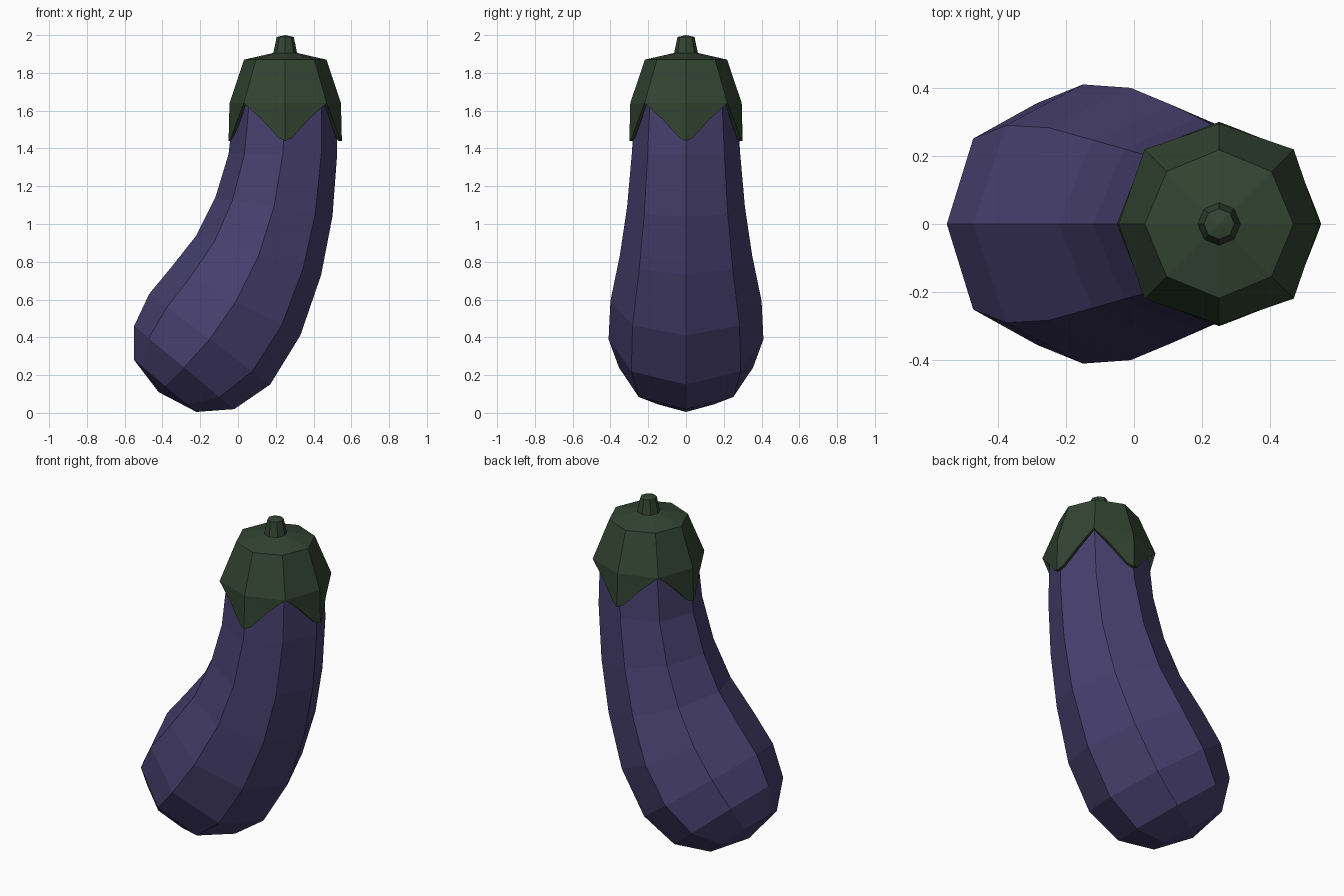
import bpy, bmesh, math
from mathutils import Vector

if "Cube" in bpy.data.objects:
    bpy.data.objects.remove(bpy.data.objects["Cube"])

N = 8


def material(name, color):
    m = bpy.data.materials.new(name)
    m.diffuse_color = (*color, 1)
    m.use_nodes = True
    m.node_tree.nodes["Principled BSDF"].inputs["Base Color"].default_value = m.diffuse_color
    return m


def ring(left, right, width):
    """Octagon whose x corners are left and right (x, z), with y half width."""
    a, b = Vector((left[0], 0, left[1])), Vector((right[0], 0, right[1]))
    c, u = (a + b) / 2, (b - a) / 2
    return [c + u * math.cos(k * math.tau / N)
            + Vector((0, width * math.sin(k * math.tau / N), 0)) for k in range(N)]


def level(cx, r, z):
    return ring((cx - r, z), (cx + r, z), r)


def loft(bm, rings, top=None, bottom=None):
    """Skin rings listed from top to bottom, with optional end poles."""
    vs = [[bm.verts.new(p) for p in r] for r in rings]
    for a, b in zip(vs, vs[1:]):
        for i in range(N):
            j = (i + 1) % N
            bm.faces.new((a[i], b[i], b[j], a[j]))
    for r, pole in ((vs[0], top), (vs[-1], bottom)):
        if pole:
            p = bm.verts.new(pole)
            for i in range(N):
                bm.faces.new((p, r[i], r[(i + 1) % N]))
    return vs


def finish(bm, name, mat):
    bmesh.ops.recalc_face_normals(bm, faces=bm.faces)
    me = bpy.data.meshes.new(name)
    bm.to_mesh(me)
    bm.free()
    me.materials.append(mat)
    ob = bpy.data.objects.new(name, me)
    bpy.context.collection.objects.link(ob)
    return ob


purple = material("purple_skin", (0.062, 0.050, 0.155))
green = material("green_leaf", (0.032, 0.058, 0.031))

# Curved body
bm = bmesh.new()
loft(bm, [
    level(0.25, 0.19, 1.84),
    level(0.25, 0.27, 1.64),
    ring((-0.05, 1.37), (0.525, 1.37), 0.287),
    ring((-0.12, 1.14), (0.50, 1.04), 0.312),
    ring((-0.22, 0.94), (0.44, 0.73), 0.35),
    ring((-0.35, 0.775), (0.33, 0.41), 0.40),
    ring((-0.47, 0.63), (0.17, 0.15), 0.41),
    ring((-0.55, 0.46), (-0.02, 0.02), 0.355),
    ring((-0.55, 0.28), (-0.22, 0.005), 0.21),
], top=(0.25, 0, 1.86), bottom=(-0.42, 0, 0.11))
finish(bm, "body", purple)

# Leafy cap with four points hanging from the axis corners
bm = bmesh.new()
rim = [p for p in level(0.25, 0.295, 1.64)]
for k in range(1, N, 2):
    rim[k] = level(0.25, 0.31, 1.64)[k]
vs = loft(bm, [level(0.25, 0.218, 1.87), rim], top=(0.25, 0, 1.92))[1]
for k in range(0, N, 2):
    mid = vs[k]
    tip_co = level(0.25, 0.30, 1.44)[k]
    tip = bm.verts.new(tip_co)
    for side in (vs[k - 1], vs[(k + 1) % N]):
        m = bm.verts.new(mid.co.lerp(side.co, 0.55) + Vector((0, 0, -0.09)))
        t = bm.verts.new(tip_co.lerp(side.co, 0.16))
        t.co.z = 1.455
        bm.faces.new((mid, side, m))
        bm.faces.new((mid, m, t, tip))
cap = finish(bm, "leaf_cap", green)
mod = cap.modifiers.new("thickness", 'SOLIDIFY')
mod.thickness = 0.018
mod.offset = -1

# Stem
bm = bmesh.new()
loft(bm, [level(0.25, 0.045, 1.99), level(0.25, 0.064, 1.90)],
     top=(0.25, 0, 2.0), bottom=(0.25, 0, 1.90))
finish(bm, "stem", green)
